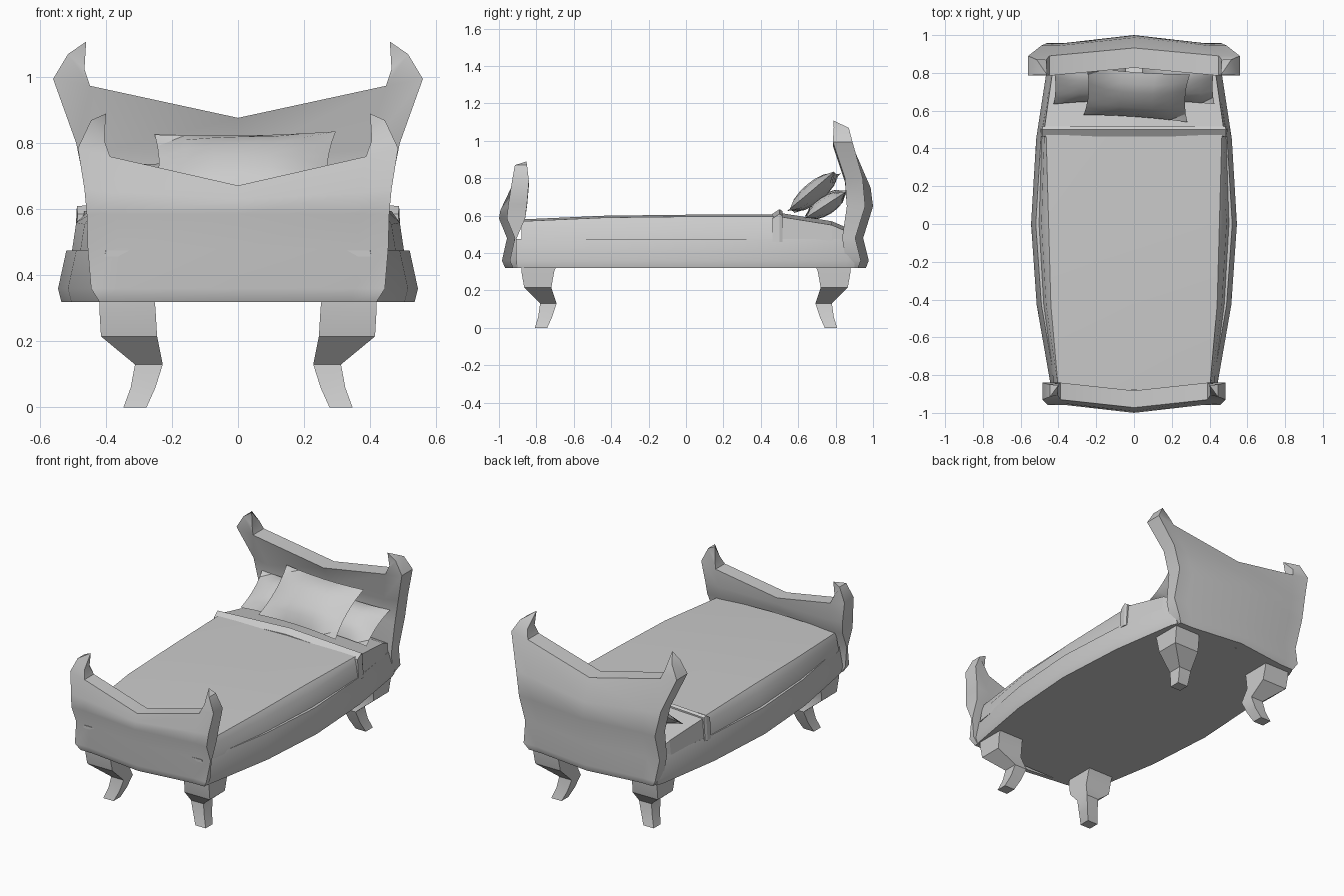
import bpy, bmesh, math
from mathutils import Matrix, Euler

if "Cube" in bpy.data.objects:
    bpy.data.objects.remove(bpy.data.objects["Cube"])


def finish(name, bm, angle=None):
    bmesh.ops.remove_doubles(bm, verts=bm.verts, dist=1e-5)
    bmesh.ops.recalc_face_normals(bm, faces=bm.faces)
    me = bpy.data.meshes.new(name)
    bm.to_mesh(me)
    bm.free()
    ob = bpy.data.objects.new(name, me)
    bpy.context.collection.objects.link(ob)
    if angle:
        bpy.ops.object.select_all(action='DESELECT')
        ob.select_set(True)
        bpy.context.view_layer.objects.active = ob
        bpy.ops.object.shade_smooth_by_angle(angle=math.radians(angle))
    return ob


def loft(name, rings, angle=None):
    """Skin a row of closed rings and cap both ends."""
    bm = bmesh.new()
    vs = [[bm.verts.new(p) for p in r] for r in rings]
    n = len(vs[0])
    for a, b in zip(vs, vs[1:]):
        for i in range(n):
            bm.faces.new((a[i], a[(i + 1) % n], b[(i + 1) % n], b[i]))
    bm.faces.new(vs[0])
    bm.faces.new(vs[-1])
    return finish(name, bm, angle)


def section(y, half):
    """Mirror a half profile (x, z), bottom to top, into a full ring."""
    left = [(-x, y, z) for x, z in reversed(half) if x > 0]
    return [(x, y, z) for x, z in half] + left


def board(name, s, rows, horn, tip):
    """Bowed end board. Row: z edge, z inner, z centre, half width, y in, y out."""
    bm = bmesh.new()
    grid = []
    for ze, zi, zc, w, yi, yo in rows:
        cols = [(-w, ze, 0), (-.8 * w, zi, 0), (0, zc, .042), (.8 * w, zi, 0), (w, ze, 0)]
        grid.append([[bm.verts.new((x, s * (y + d), z)) for x, z, d in cols] for y in (yi, yo)])
    for a, b in zip(grid, grid[1:]):
        for k in (0, 1):
            for i in range(4):
                bm.faces.new((a[k][i], a[k][i + 1], b[k][i + 1], b[k][i]))
        for i in (0, 4):
            bm.faces.new((a[0][i], a[1][i], b[1][i], b[0][i]))
    bot, top = grid[0], grid[-1]
    for i in range(4):
        bm.faces.new((bot[0][i], bot[0][i + 1], bot[1][i + 1], bot[1][i]))
    for i in (1, 2):
        bm.faces.new((top[0][i], top[0][i + 1], top[1][i + 1], top[1][i]))
    # pointed corner horns
    for m, e, i in ((-1, 0, 1), (1, 4, 3)):
        base = [top[0][e], top[1][e], top[1][i], top[0][i]]
        mid = [bm.verts.new((m * x, s * y, z)) for x, y, z in horn]
        end = bm.verts.new((m * tip[0], s * tip[1], tip[2]))
        for j in range(4):
            k = (j + 1) % 4
            bm.faces.new((base[j], base[k], mid[k], mid[j]))
            bm.faces.new((mid[j], mid[k], end))
    return finish(name, bm, 40)


board("headboard", 1, [
    (.32, .32, .32, .42, .86, .92), (.36, .36, .36, .445, .855, .935),
    (.48, .48, .48, .455, .835, .905), (.65, .65, .65, .46, .86, .958),
    (.80, .78, .75, .49, .85, .945), (.995, .974, .877, .56, .785, .89)],
    [(.515, .79, 1.07), (.515, .87, 1.07), (.465, .87, 1.025), (.465, .80, 1.025)],
    (.46, .789, 1.108))

board("footboard", -1, [
    (.32, .32, .32, .42, .90, .925), (.36, .36, .36, .445, .905, .942),
    (.48, .48, .48, .455, .905, .915), (.585, .585, .585, .458, .86, .958),
    (.66, .65, .63, .465, .85, .95), (.785, .76, .672, .485, .84, .93)],
    [(.445, .85, .87), (.445, .915, .87), (.405, .905, .81), (.405, .858, .81)],
    (.40, .853, .89))

# bed frame with bowed side rails
loft("bed_frame", [section(y, [(w - .01, .32), (w, .36), (w - .025, .475)]) for y, w in
     ((-.92, .425), (-.86, .44), (-.43, .515), (0, .545), (.45, .518), (.86, .455), (.90, .44))], 30)

# blanket, turned-down fold, and sheet
loft("blanket", [section(y, [(w, .46), (w - .015, .56 - d), (v, .595 - d), (0, .605 - d)])
     for y, w, v, d in ((-.88, .42, .40, .025), (-.43, .48, .44, .005),
                        (0, .505, .452, 0), (.47, .49, .465, 0))], 30)
loft("blanket_fold", [section(y, [(w, .46), (w - .008, z - .025), (0, z)])
     for y, w, z in ((.462, .494, .61), (.50, .496, .635), (.515, .49, .625))])
loft("sheet", [section(y, [(w, .46), (w - .01, z - .02), (0, z)])
     for y, w, z in ((.50, .485, .615), (.78, .445, .57), (.85, .43, .54))])


def pillow(name, loc, size, rot):
    n = 6
    bm = bmesh.new()
    w, h, t = size
    for side in (-1, 1):
        g = []
        for i in range(n + 1):
            u = 2 * i / n - 1
            row = []
            for j in range(n + 1):
                v = 2 * j / n - 1
                x = u * (1 - .07 * (1 - v * v)) * w / 2
                y = v * (1 - .07 * (1 - u * u)) * h / 2
                row.append(bm.verts.new((x, y, side * t / 2 * ((1 - u * u) * (1 - v * v)) ** .6)))
            g.append(row)
        for i in range(n):
            for j in range(n):
                bm.faces.new((g[i][j], g[i + 1][j], g[i + 1][j + 1], g[i][j + 1]))
    bm.transform(Matrix.Translation(loc) @ Euler([math.radians(a) for a in rot]).to_matrix().to_4x4())
    return finish(name, bm, 40)


pillow("front_pillow", (.015, .685, .725), (.55, .33, .11), (40, -1, -4))
pillow("back_pillow_left", (-.23, .75, .665), (.40, .26, .10), (33, 0, 2))
pillow("back_pillow_right", (.23, .75, .655), (.40, .26, .10), (33, 0, -2))

# curved legs: z, inner x, outer x, inner y, outer y
leg = [(.34, .255, .42, .69, .88), (.30, .25, .42, .705, .88), (.215, .245, .415, .72, .865),
       (.13, .228, .312, .692, .78), (.06, .25, .325, .715, .79), (0, .277, .347, .742, .808)]
for sx, side in ((-1, "left"), (1, "right")):
    for sy, end in ((-1, "front"), (1, "back")):
        loft(f"{end}_leg_{side}", [[(sx * a, sy * c, z), (sx * b, sy * c, z),
             (sx * b, sy * d, z), (sx * a, sy * d, z)] for z, a, b, c, d in leg], 30)
